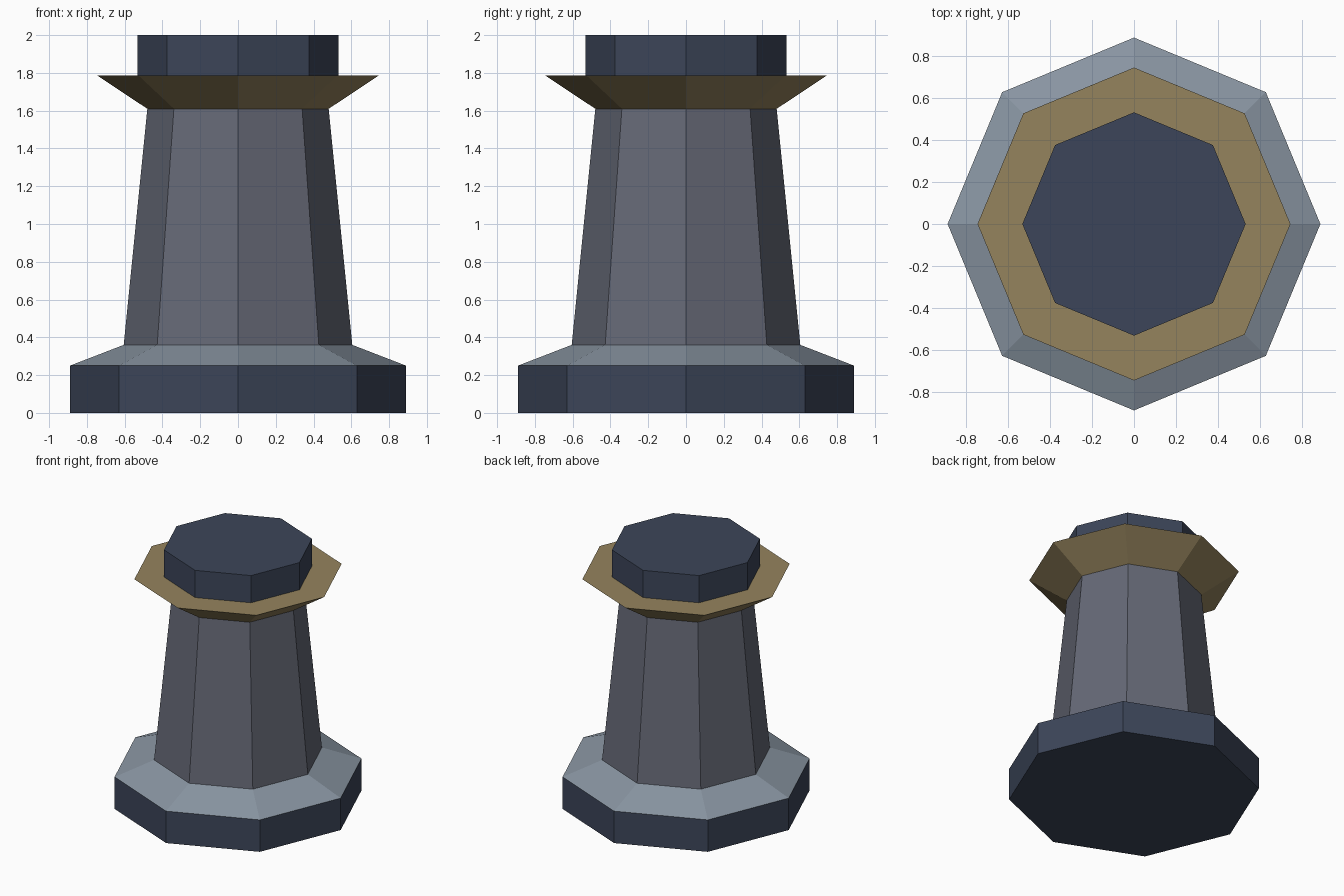
import bpy, bmesh
from math import cos, sin, pi

if "Cube" in bpy.data.objects:
    bpy.data.objects.remove(bpy.data.objects["Cube"])

SIDES = 8


def material(name, rgb):
    m = bpy.data.materials.new(name)
    m.diffuse_color = (*rgb, 1.0)
    m.use_nodes = True
    m.node_tree.nodes["Principled BSDF"].inputs["Base Color"].default_value = m.diffuse_color
    return m


def octagon_part(name, profile, mat, cap_bottom=False, cap_top=False):
    """Sweep a (radius, height) profile around z with corners on the axes."""
    bm = bmesh.new()
    rings = [[bm.verts.new((r * cos(2 * pi * i / SIDES), r * sin(2 * pi * i / SIDES), z))
              for i in range(SIDES)] for r, z in profile]
    for low, high in zip(rings, rings[1:]):
        for i in range(SIDES):
            j = (i + 1) % SIDES
            bm.faces.new((low[i], low[j], high[j], high[i]))
    if cap_bottom:
        bm.faces.new(rings[0][::-1])
    if cap_top:
        bm.faces.new(rings[-1])
    mesh = bpy.data.meshes.new(name)
    bm.to_mesh(mesh)
    bm.free()
    mesh.materials.append(mat)
    obj = bpy.data.objects.new(name, mesh)
    bpy.context.collection.objects.link(obj)
    return obj


navy = material("dark_blue", (0.045, 0.06, 0.1))
pale = material("pale_stone", (0.25, 0.3, 0.36))
stone = material("grey_stone", (0.13, 0.14, 0.18))
gold = material("dull_gold", (0.3, 0.23, 0.11))

# Plinth and its sloping shoulder
octagon_part("plinth", [(0.89, 0), (0.89, 0.25)], navy, cap_bottom=True)
octagon_part("shoulder", [(0.89, 0.25), (0.605, 0.36)], pale)

# Tapering shaft
octagon_part("shaft", [(0.605, 0.36), (0.48, 1.61)], stone)

# Flared collar with a flat top ledge
octagon_part("collar", [(0.48, 1.61), (0.747, 1.787), (0.533, 1.787)], gold)

# Cap block
octagon_part("cap", [(0.533, 1.787), (0.533, 2.0)], navy, cap_top=True)
